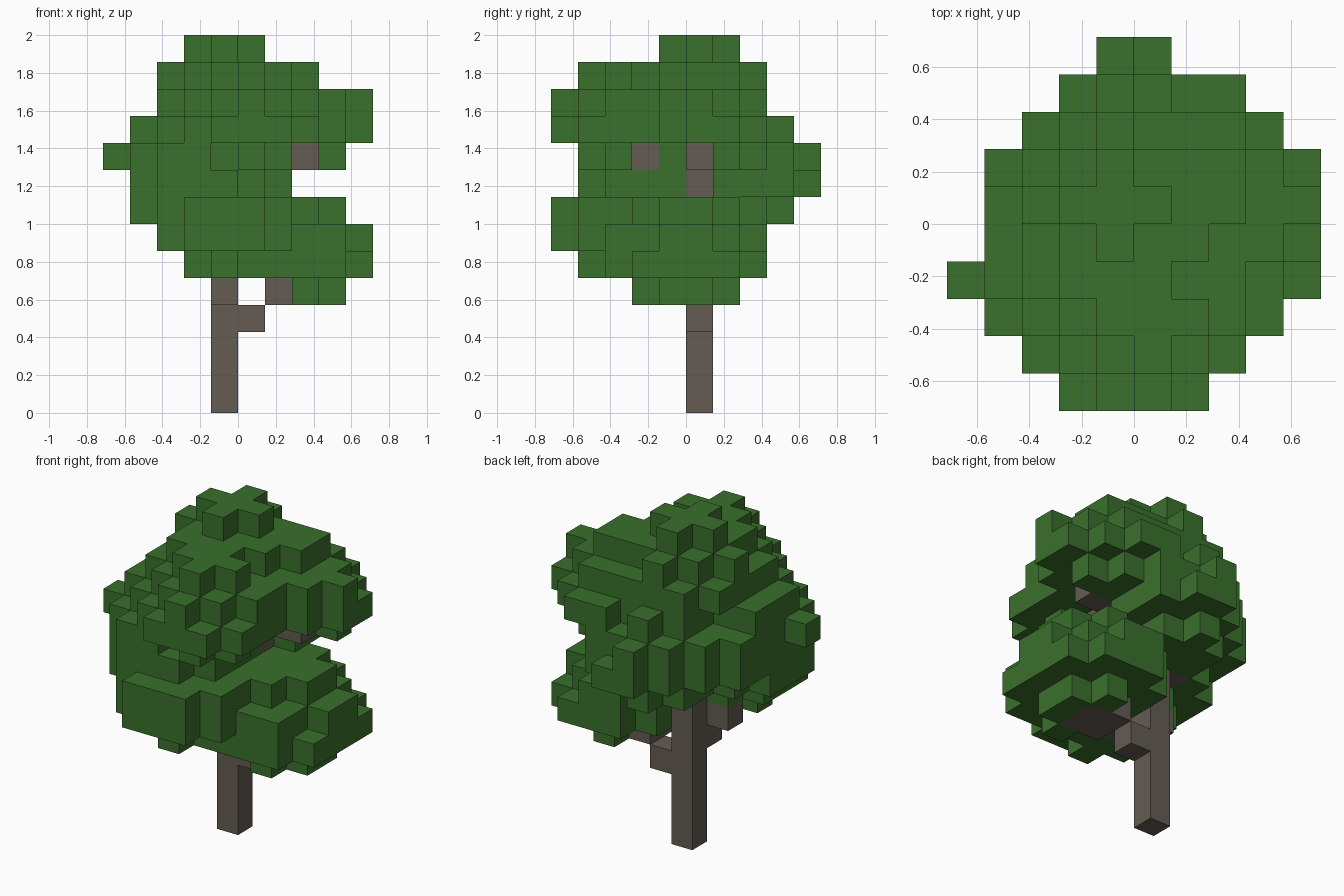
import bpy
import bmesh
from mathutils import Vector

cube = bpy.data.objects.get("Cube")
if cube:
    bpy.data.objects.remove(cube, do_unlink=True)

CELL = 1 / 7
TRUNK_TOP = 10
REACH = 4  # foliage survives only this close to wood


def make_material(name, color):
    mat = bpy.data.materials.new(name)
    mat.use_nodes = True
    mat.diffuse_color = (*color, 1)
    mat.node_tree.nodes["Principled BSDF"].inputs["Base Color"].default_value = (*color, 1)
    return mat


def cluster(cx, cy, base):
    """Four stacked discs: small, wide, wide, small."""
    cells = set()
    for layer, radius in enumerate((2, 3, 3, 2)):
        for dx in range(-2, 3):
            for dy in range(-2, 3):
                if (abs(dx) + 0.5) ** 2 + (abs(dy) + 0.5) ** 2 <= radius ** 2:
                    cells.add((cx + dx, cy + dy, base + layer))
    return cells


def block_object(name, cells, neighbours, mat):
    """Skin a set of grid cells with only its exposed faces."""
    bm = bmesh.new()
    corners = {}

    def vert(p):
        key = tuple(int(c) for c in p)
        if key not in corners:
            corners[key] = bm.verts.new(Vector(key) * CELL)
        return corners[key]

    for cell in sorted(cells):
        for axis in range(3):
            for side in (0, 1):
                beside = list(cell)
                beside[axis] += 2 * side - 1
                if tuple(beside) in cells or tuple(beside) in neighbours:
                    continue
                u, v = (axis + 1) % 3, (axis + 2) % 3
                ring = []
                for a, b in ((0, 0), (1, 0), (1, 1), (0, 1)):
                    p = list(cell)
                    p[axis] += side
                    p[u] += a
                    p[v] += b
                    ring.append(vert(p))
                bm.faces.new(ring if side else ring[::-1])
    mesh = bpy.data.meshes.new(name)
    bm.to_mesh(mesh)
    bm.free()
    mesh.materials.append(mat)
    obj = bpy.data.objects.new(name, mesh)
    bpy.context.collection.objects.link(obj)
    return obj


# Trunk column and the branches leaving it
trunk = {(-1, 0, k) for k in range(TRUNK_TOP + 1)}
branches = {
    (0, 0, 3), (1, 0, 4), (2, 0, 4), (1, -1, 4), (2, -1, 4),   # low side fork
    (0, 0, 8), (1, 0, 9), (2, 0, 9),                           # high side
    (-1, -1, 8), (0, -2, 9), (0, -3, 9),                       # high front
    (-1, -1, 4), (-1, -2, 5), (-1, -3, 6),                     # low front
    (-2, -1, 5), (-2, -2, 6), (-1, -1, 7), (-2, -2, 8),        # far side
    (-2, 0, 7), (0, 1, 7),                                     # back
}
wood = trunk | branches

# Foliage clusters: centre column and lowest layer
clusters = [
    (-1, 0, 10),                 # crown
    (2, 1, 9), (0, -3, 9),       # upper side and front
    (-3, -2, 8), (-2, 0, 7), (-2, -2, 6),
    (-1, 2, 7),                  # back
    (-1, -3, 5),                 # lower front
    (2, -1, 4), (2, 0, 4),       # lower side
]
leaves = set().union(*(cluster(*c) for c in clusters)) - wood
leaves = {c for c in leaves
          if min(sum(abs(a - b) for a, b in zip(c, w)) for w in wood) <= REACH}

bark = make_material("bark brown", (0.127, 0.107, 0.084))
green = make_material("leaf green", (0.042, 0.162, 0.025))
block_object("trunk", trunk, branches | leaves, bark)
block_object("branches", branches, trunk | leaves, bark)
block_object("foliage", leaves, wood, green)
